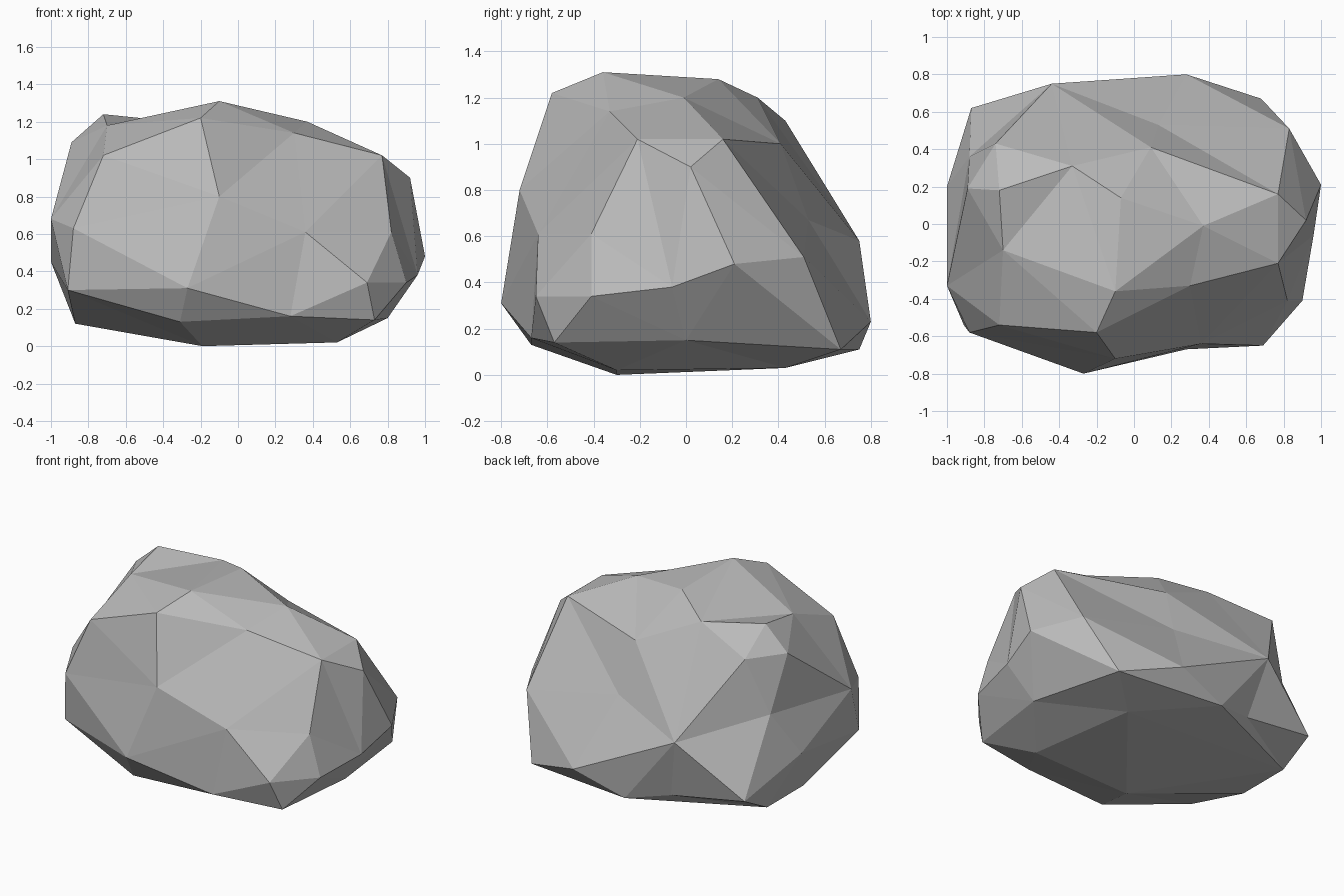
import bpy
import bmesh
from mathutils import Vector

cube = bpy.data.objects.get("Cube")
if cube:
    bpy.data.objects.remove(cube, do_unlink=True)

# Corner points of the boulder, grouped by region
crown = {
    "peak": (-.1, -.36, 1.31), "brow": (-.2, -.58, 1.22),
    "slope": (.3, -.33, 1.14), "ridge": (.37, -.01, 1.2),
    "summit": (-.07, .14, 1.28), "saddle": (-.33, .31, 1.2),
    "knob": (-.72, .18, 1.24), "dip": (-.7, -.14, 1.18),
    "knob_back": (-.74, .43, 1.1), "knob_side": (-.89, .19, 1.09),
    "shoulder_back": (.77, .16, 1.02), "shoulder": (.77, -.21, 1.02),
    "shoulder_tip": (.92, .02, .9), "back_top": (.09, .41, 1),
}
front = {
    "nose": (-.1, -.72, .8), "chin": (-.27, -.8, .31),
    "cheek": (.36, -.64, .61), "jaw": (.69, -.65, .34),
    "lip": (.28, -.67, .16), "corner_top": (-.72, -.54, 1.02),
    "corner": (-.88, -.58, .63), "corner_low": (-.91, -.54, .3),
}
sides = {
    "east_front": (.82, -.41, .61), "east_low": (.9, -.41, .34),
    "east": (1, .21, .48), "east_mid": (.96, -.06, .38),
    "east_back": (.83, .51, .51), "west": (-1, -.33, .68),
    "west_low": (-1, .2, .45), "west_back": (-.88, .36, .74),
}
back = {
    "hollow": (.13, .53, .67), "hump": (-.44, .75, .58),
    "heel": (.28, .8, .23), "heel_east": (.68, .67, .11),
    "heel_west": (-.87, .62, .25), "heel_mid": (-.07, .75, .11),
    "heel_notch": (-.35, .66, .17),
}
base = {
    "foot": (-.19, -.3, 0), "foot_east": (.53, -.3, .02),
    "foot_back": (.41, .43, .03), "rim_front": (-.31, -.67, .13),
    "rim_corner": (.73, -.57, .14), "rim_east": (.8, 0, .15),
    "rim_west": (-.87, 0, .12), "rim_back": (-.87, .38, .12),
}
points = {**crown, **front, **sides, **back, **base}

# Creases that must run straight from one corner to others
creases = {
    "nose": ("corner_top", "corner", "brow"),
    "chin": ("corner", "corner_low"),
    "saddle": ("dip", "peak", "hump", "knob", "summit"),
    "dip": ("corner_top", "knob"),
    "peak": ("brow",),
    "shoulder": ("slope", "shoulder_tip", "shoulder_back"),
    "east_mid": ("shoulder", "shoulder_tip", "east_front"),
    "shoulder_back": ("shoulder_tip", "back_top", "hollow", "east_back"),
    "back_top": ("ridge",),
    "heel_east": ("east_back",),
    "hump": ("heel", "heel_west", "west_back"),
    "west": ("west_back", "corner_low"),
}


def inflate(co):
    """Push a point towards a round shell, so every corner joins the skin."""
    p = (Vector(co) - Vector((0, 0, .6))) * Vector((1, 1.25, 1.5))
    return p.normalized() * p.length ** .25


def add_crease(bm, a, b):
    """Turn the diagonal between two triangles so it joins a and b."""
    if bm.edges.get((a, b)):
        return
    for edge in bm.edges:
        tips = {v for f in edge.link_faces for v in f.verts} - set(edge.verts)
        if tips == {a, b}:
            bmesh.utils.edge_rotate(edge, True)
            return


# Skin the rounded points, turn the creases, then move corners into place
bm = bmesh.new()
corner = {name: bm.verts.new(inflate(co)) for name, co in points.items()}
bmesh.ops.convex_hull(bm, input=list(bm.verts))
for repeat in range(3):
    for start, ends in creases.items():
        for end in ends:
            add_crease(bm, corner[start], corner[end])
for name, co in points.items():
    corner[name].co = co
bmesh.ops.recalc_face_normals(bm, faces=list(bm.faces))

mesh = bpy.data.meshes.new("boulder")
bm.to_mesh(mesh)
bm.free()

# Plain grey stone
stone = bpy.data.materials.new("grey_stone")
stone.use_nodes = True
grey = (.5, .5, .5, 1)
stone.diffuse_color = grey
stone.node_tree.nodes["Principled BSDF"].inputs["Base Color"].default_value = grey
mesh.materials.append(stone)

boulder = bpy.data.objects.new("boulder", mesh)
bpy.context.scene.collection.objects.link(boulder)
